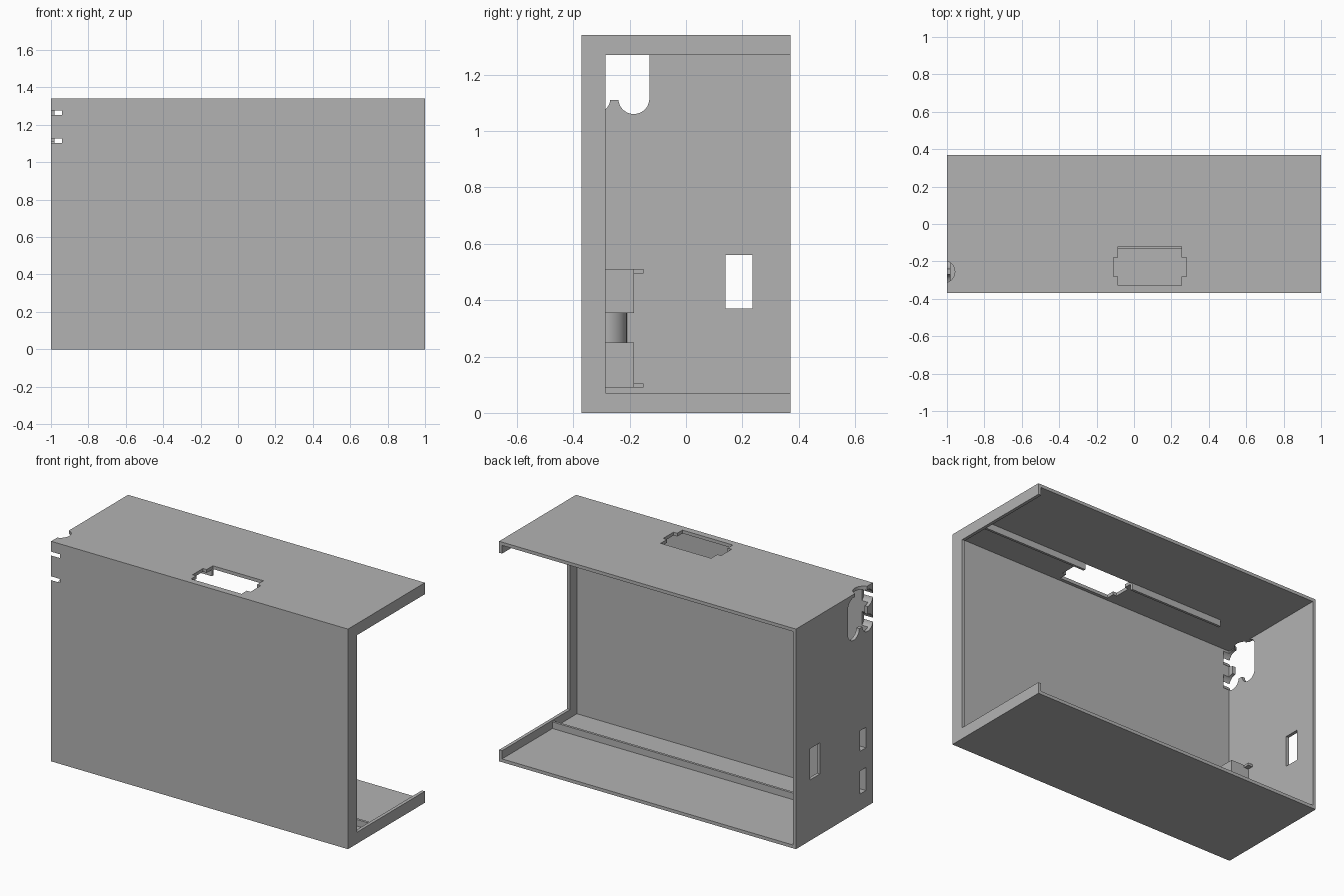
import bpy, bmesh, math
from mathutils import Matrix, Vector

if "Cube" in bpy.data.objects:
    bpy.data.objects.remove(bpy.data.objects["Cube"])

grey = bpy.data.materials.new("plain grey")
grey.use_nodes = True
grey.diffuse_color = (0.45, 0.45, 0.45, 1)
grey.node_tree.nodes["Principled BSDF"].inputs["Base Color"].default_value = grey.diffuse_color

X, Y, H, T = 1.0, 0.37, 1.34, 0.02   # half length, half depth, height, wall
LIP = 0.07


def finish(name, bm):
    bmesh.ops.recalc_face_normals(bm, faces=bm.faces)
    mesh = bpy.data.meshes.new(name)
    bm.to_mesh(mesh)
    bm.free()
    mesh.materials.append(grey)
    obj = bpy.data.objects.new(name, mesh)
    bpy.context.collection.objects.link(obj)
    return obj


def box(name, x0, x1, y0, y1, z0, z1):
    bm = bmesh.new()
    size = Vector((x1 - x0, y1 - y0, z1 - z0))
    mid = Vector((x0 + x1, y0 + y1, z0 + z1)) / 2
    bmesh.ops.create_cube(bm, size=1, matrix=Matrix.Translation(mid) @ Matrix.Diagonal(size.to_4d()))
    return finish(name, bm)


def rod(name, centre, radius, length, along_x=False):
    bm = bmesh.new()
    turn = Matrix.Rotation(math.pi / 2, 4, "Y") if along_x else Matrix()
    bmesh.ops.create_cone(bm, cap_ends=True, segments=40, radius1=radius, radius2=radius,
                          depth=length, matrix=Matrix.Translation(centre) @ turn)
    return finish(name, bm)


def boolean(target, other, operation="DIFFERENCE"):
    """Apply one boolean and discard the tool object."""
    other.hide_render = True
    mod = target.modifiers.new("cut", "BOOLEAN")
    mod.object, mod.operation, mod.solver = other, operation, "EXACT"
    bpy.context.view_layer.update()
    graph = bpy.context.evaluated_depsgraph_get()
    mesh = bpy.data.meshes.new_from_object(target.evaluated_get(graph))
    target.modifiers.clear()
    target.data = mesh
    bpy.data.objects.remove(other)


# Shell: open at the back and at the +x end, where a lip remains
shell = box("case_shell", -X, X, -Y, Y, 0, H)
boolean(shell, box("cavity", -X + T, X - T, -Y + T, Y + 1, T, H - T))
boolean(shell, box("end_opening", X - 2 * T, X + 1, -Y + 0.085, Y + 1, LIP, H - LIP))

# Socket opening in the roof, with side ears
boolean(shell, box("socket_cut", -0.085, 0.255, -0.33, -0.12, H - 0.1, H + 0.1))
boolean(shell, box("ear_cut", -0.11, 0.28, -0.28, -0.18, H - 0.1, H + 0.1))

# Rounded cable opening in the upper front of the end wall
LOW, HIGH = 1.115, 1.265
boolean(shell, box("cable_cut", -X - 0.1, -X + 0.06, -0.32, -0.185, LOW - 0.005, HIGH + 0.005))
boolean(shell, box("cable_slot", -X - 0.1, -X + 0.06, -0.24, -0.13, LOW, HIGH))
for z in (LOW, HIGH):
    for y, r in ((-0.185, 0.055), (-0.32, 0.0515)):
        boolean(shell, rod("lobe_cut", (-X, y, z), r, 0.12, True))
boolean(shell, rod("roof_notch", (-X - 0.018, -0.255, H), 0.06, 0.16))

# Rectangular window in the end wall
boolean(shell, box("window_cut", -X - 0.1, -X + 0.1, 0.14, 0.235, 0.37, 0.56))

# Latch housings inside the end wall, with pockets opening outward
inner = -X + T
for name, z0, z1, s0, s1, tab in (("lower", 0.09, 0.25, 0.10, 0.24, 0.09),
                                  ("upper", 0.355, 0.51, 0.36, 0.485, 0.495)):
    housing = box(name + "_latch_housing", inner, inner + 0.12, -Y + T, -0.185, z0, z1)
    for target in (shell, housing):
        boolean(target, box("slot_cut", -X - 0.1, inner + 0.06, -0.303, -0.245, s0, s1))
    box(name + "_latch_tab", inner, inner + 0.03, -0.185, -0.15, tab, tab + 0.015)

# Curved piece joining the two housings
bridge = rod("latch_bridge", (inner, -0.285, 0.3025), 0.075, 0.105)
boolean(bridge, box("bridge_trim", inner - 0.2, inner, -1, 1, 0, 1))
boolean(bridge, box("front_trim", -2, 0, -1, -Y + T, 0, 1))
bpy.context.view_layer.objects.active = bridge
bridge.select_set(True)
bpy.ops.object.shade_smooth_by_angle(angle=math.radians(30))
bridge.select_set(False)

# Long ribs on floor and roof; the roof rib is interrupted by the socket
RY0, RY1, RH = -0.13, -0.115, 0.04
box("floor_rib", -0.72, X - T, RY0, RY1, T, T + RH)
box("roof_rib_right", -0.72, -0.085, RY0, RY1, H - T - RH, H - T)
box("roof_rib_left", 0.255, X - T, RY0, RY1, H - T - RH, H - T)
